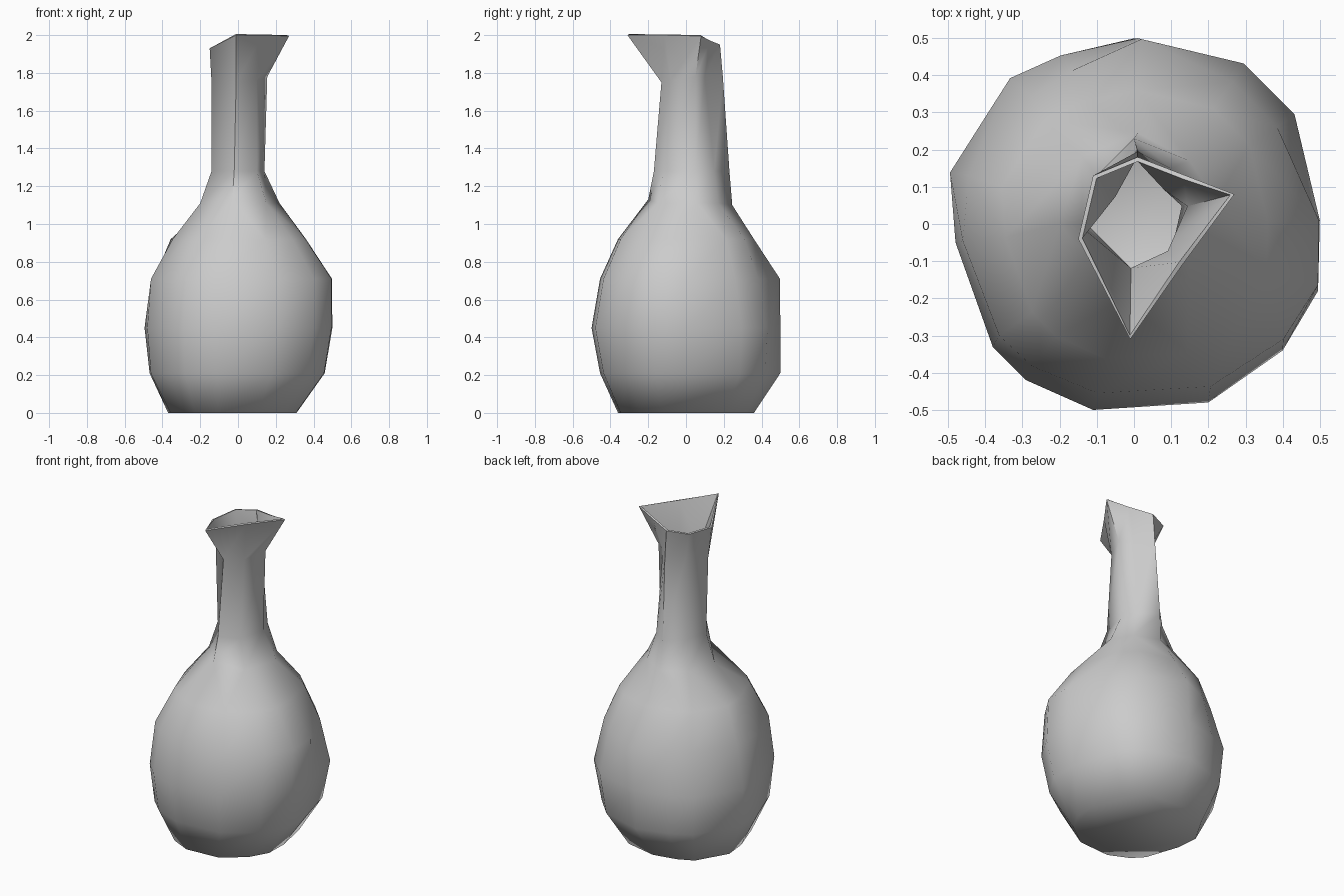
import bpy, bmesh, math

if "Cube" in bpy.data.objects:
    bpy.data.objects.remove(bpy.data.objects["Cube"])

# Irregular belly outline (x, y), counter-clockwise
OUTLINE = [(.50, .01), (.44, .30), (.30, .44), (.01, .50), (-.20, .46), (-.34, .40),
           (-.50, .14), (-.48, -.05), (-.38, -.33), (-.29, -.42), (-.11, -.50),
           (.20, -.48), (.40, -.34), (.495, -.18)]

# Belly levels: height, scale x, scale y front, scale y back, shift x, diagonal pull at the back
BELLY = [(0, .68, .72, .72, -.03, 0), (.21, .94, .91, 1, -.01, .05), (.45, 1, 1, 1, 0, .02),
         (.71, .98, .91, 1, .01, .14), (.92, .72, .72, .72, 0, .02)]

# Neck levels: seven corners each, from the right spout corner round the back
NECK = [
    [(.22, .06, 1.11), (.15, .17, 1.11), (.01, .245, 1.1), (-.14, .18, 1.11),
     (-.20, 0, 1.11), (-.03, -.20, 1.13), (.15, -.15, 1.11)],
    [(.14, .05, 1.28), (.10, .15, 1.28), (0, .23, 1.28), (-.10, .13, 1.28),
     (-.14, 0, 1.28), (-.02, -.17, 1.28), (.10, -.12, 1.28)],
    [(.155, .05, 1.78), (.09, .10, 1.78), (.01, .195, 1.78), (-.06, .08, 1.78),
     (-.14, -.02, 1.75), (-.01, -.13, 1.75), (.10, -.08, 1.76)],
    [(.27, .08, 1.995), (.14, .13, 1.97), (.01, .18, 1.95), (-.11, .13, 1.94),
     (-.15, -.04, 1.93), (-.01, -.31, 2), (.13, -.11, 2)],
]


def belly_point(x, y, z, sx, front, back, dx, pull):
    k = 1 - pull * abs(math.sin(2 * math.atan2(y, x))) if y > 0 else 1
    return x * sx * k + dx, y * (back if y > 0 else front) * k, z


bm = bmesh.new()
levels = [[belly_point(x, y, *level) for x, y in OUTLINE] for level in BELLY] + NECK
rings = [[bm.verts.new(p) for p in level] for level in levels]

# Flat base, then skin the levels up to the rim
bm.faces.new(rings[0][::-1])
for va, vb in zip(rings, rings[1:]):
    n = len(vb)
    for i in range(n):
        j = (i + 1) % n
        if len(va) == n:
            bm.faces.new((va[i], va[j], vb[j], vb[i]))
        else:  # shoulder: two belly corners run into each neck corner
            a, b, c = va[2 * i], va[2 * i + 1], va[(2 * i + 2) % len(va)]
            bm.faces.new((a, b, vb[i]))
            bm.faces.new((b, c, vb[j], vb[i]))

mesh = bpy.data.meshes.new("vase")
bm.to_mesh(mesh)
bm.free()
vase = bpy.data.objects.new("vase", mesh)
bpy.context.collection.objects.link(vase)

# Plain grey clay
clay = bpy.data.materials.new("grey_clay")
clay.diffuse_color = (.6, .6, .6, 1)
clay.use_nodes = True
clay.node_tree.nodes["Principled BSDF"].inputs["Base Color"].default_value = clay.diffuse_color
mesh.materials.append(clay)

# Thin hollow wall inside the outer skin, smooth belly with a crisp rim
wall = vase.modifiers.new("wall", 'SOLIDIFY')
wall.thickness = .012
wall.offset = -1
bpy.context.view_layer.objects.active = vase
vase.select_set(True)
bpy.ops.object.modifier_apply(modifier="wall")
bpy.ops.object.shade_smooth_by_angle(angle=1.2)
